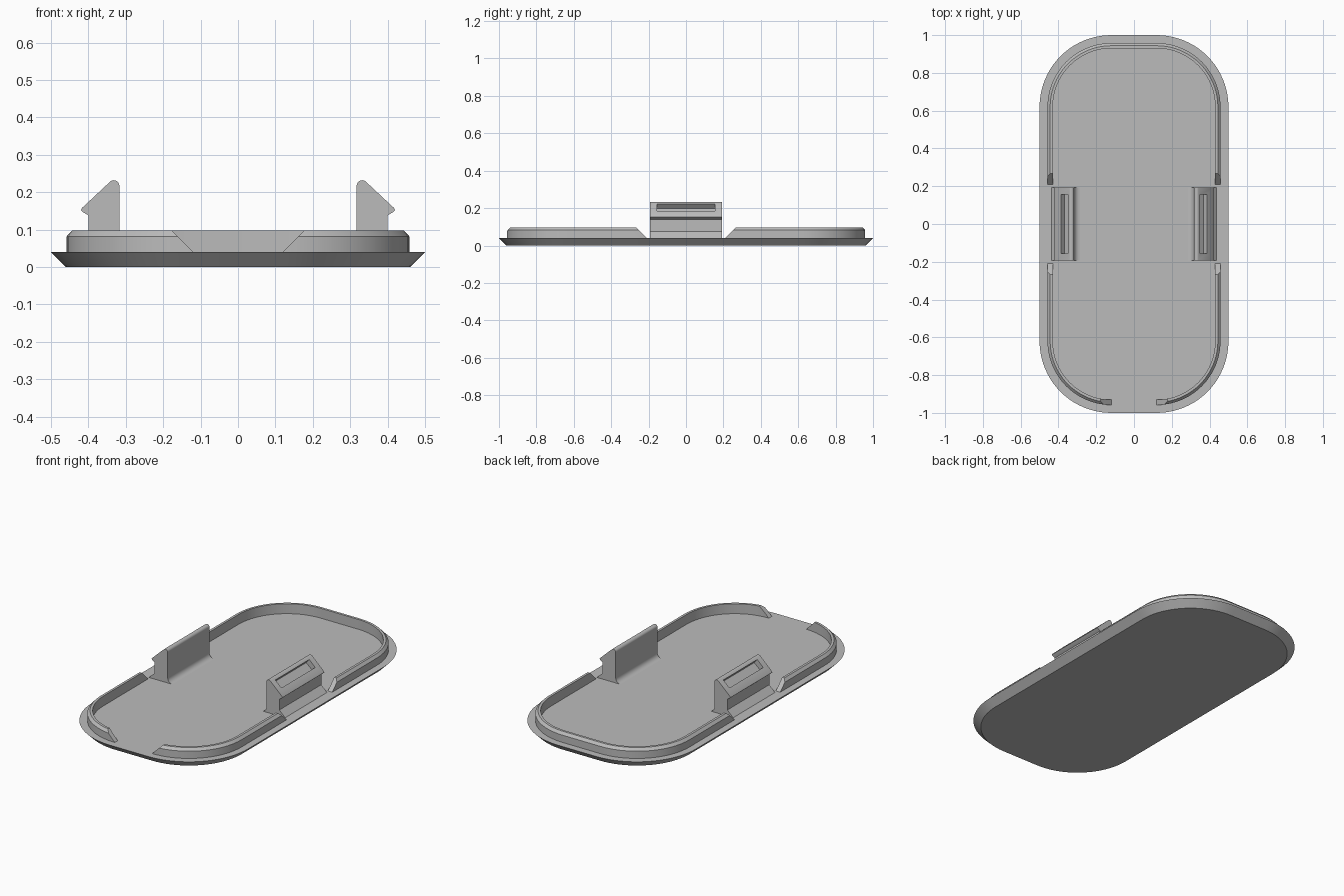
import bpy
import bmesh
from math import sin, cos, pi, radians

if "Cube" in bpy.data.objects:
    bpy.data.objects.remove(bpy.data.objects["Cube"], do_unlink=True)

grey = bpy.data.materials.new("matte grey plastic")
grey.use_nodes = True
colour = (0.5, 0.5, 0.5, 1)
grey.diffuse_color = colour
grey.node_tree.nodes["Principled BSDF"].inputs["Base Color"].default_value = colour

CORNER_X, CORNER_Y, STEPS = 0.12, 0.62, 20


def make_object(name, bm):
    bmesh.ops.recalc_face_normals(bm, faces=bm.faces[:])
    mesh = bpy.data.meshes.new(name)
    bm.to_mesh(mesh)
    bm.free()
    mesh.materials.append(grey)
    obj = bpy.data.objects.new(name, mesh)
    bpy.context.collection.objects.link(obj)
    return obj


def select(obj):
    bpy.ops.object.select_all(action="DESELECT")
    obj.select_set(True)
    bpy.context.view_layer.objects.active = obj


def smooth(obj):
    select(obj)
    bpy.ops.object.shade_smooth_by_angle(angle=radians(30))


def rounded_ring(bm, radius, z):
    """Rounded rectangle with fixed corner centres."""
    ring = []
    for q, (sx, sy) in enumerate([(1, 1), (-1, 1), (-1, -1), (1, -1)]):
        for i in range(STEPS + 1):
            a = (q + i / STEPS) * pi / 2
            ring.append(bm.verts.new((sx * CORNER_X + radius * cos(a),
                                      sy * CORNER_Y + radius * sin(a), z)))
    return ring


def bridge(bm, a, b):
    n = len(a)
    for i in range(n):
        j = (i + 1) % n
        bm.faces.new((a[i], a[j], b[j], b[i]))


def prism(name, profile, half, along="Y", offset=0):
    """Extrude a (horizontal, z) profile symmetrically along X or Y."""
    bm = bmesh.new()
    ends = []
    for t in (offset - half, offset + half):
        ends.append([bm.verts.new((h, t, z) if along == "Y" else (t, h, z))
                     for h, z in profile])
    bridge(bm, *ends)
    for end in ends:
        bm.faces.new(end)
    return make_object(name, bm)


def cut(obj, cutter):
    mod = obj.modifiers.new("cut", "BOOLEAN")
    mod.operation, mod.solver, mod.object = "DIFFERENCE", "EXACT", cutter
    select(obj)
    bpy.ops.object.modifier_apply(modifier=mod.name)
    bpy.data.objects.remove(cutter, do_unlink=True)


# Base plate, flaring outward towards the top
bm = bmesh.new()
low, high = rounded_ring(bm, 0.34, 0), rounded_ring(bm, 0.38, 0.04)
bridge(bm, low, high)
bm.faces.new(low)
bm.faces.new(high)
smooth(make_object("base_plate", bm))

# Raised rim with a chamfered outer edge
bm = bmesh.new()
section = [(0.338, 0.03), (0.338, 0.082), (0.324, 0.097), (0.31, 0.097), (0.31, 0.03)]
rings = [rounded_ring(bm, r, z) for r, z in section]
for a, b in zip(rings, rings[1:] + rings[:1]):
    bridge(bm, a, b)
rim = make_object("rim", bm)


# Sloped gaps in the rim: both sides and the front
def gap(bottom):
    return [(-bottom + 0.01, 0.03), (bottom - 0.01, 0.03),
            (bottom + 0.08, 0.12), (-bottom - 0.08, 0.12)]


cut(rim, prism("side_gap_cutter", gap(0.21), 0.7, "X"))
cut(rim, prism("front_gap_cutter", gap(0.12), 0.15, "Y", -0.95))
smooth(rim)

# Snap clips with barbed heads, flared feet and a slot in the sloping face
fillet = [(0.287 + 0.03 * sin(a), 0.07 - 0.03 * cos(a))
          for a in (i * pi / 12 for i in range(7))]
head = [(0.332 + 0.015 * cos(a), 0.217 + 0.015 * sin(a))
        for a in (pi - i * pi / 10 for i in range(8))]
barb = [(0.417, 0.158), (0.42, 0.152), (0.415, 0.147), (0.4, 0.138)]
foot = [(0.4, 0.075), (0.437, 0.04), (0.437, 0.03), (0.287, 0.03)]
slot = [(0.395, 0.195), (0.355, 0.229), (0.329, 0.198), (0.369, 0.164)]

for name, side in (("left", 1), ("right", -1)):
    def mirrored(points):
        return [(side * x, z) for x, z in points]

    clip = prism(name + "_clip", mirrored(fillet + head + barb + foot), 0.192)
    cut(clip, prism("slot_cutter", mirrored(slot), 0.155))
    smooth(clip)
